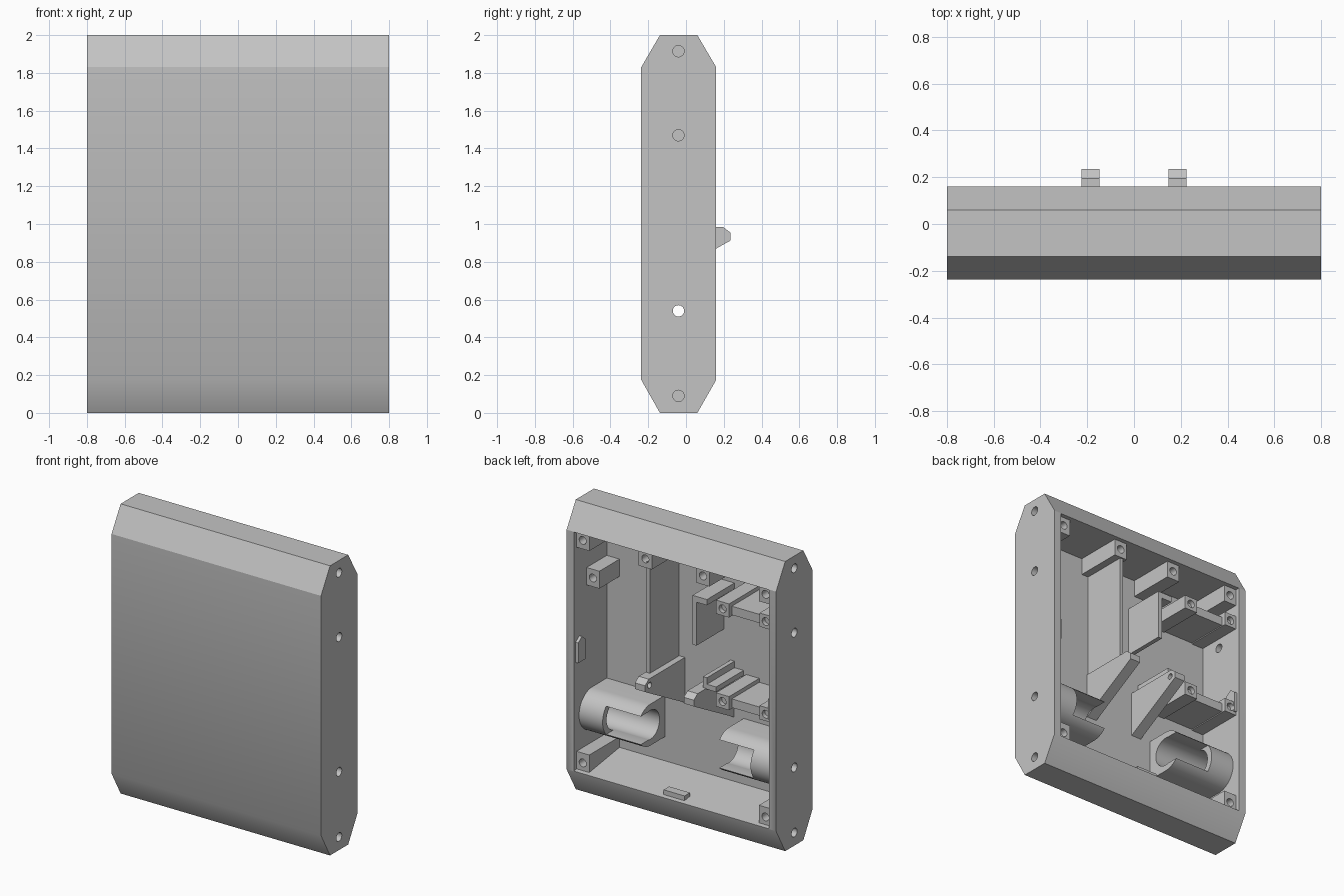
import bpy, bmesh, math
from mathutils import Vector

old = bpy.data.objects.get("Cube")
if old:
    bpy.data.objects.remove(old, do_unlink=True)

grey = bpy.data.materials.new("light_grey")
grey.use_nodes = True
COLOUR = (0.55, 0.55, 0.55, 1)
grey.diffuse_color = COLOUR
grey.node_tree.nodes["Principled BSDF"].inputs["Base Color"].default_value = COLOUR


def prism(name, profile, x0, x1):
    """Extrude a (y, z) profile along x."""
    bm = bmesh.new()
    face = bm.faces.new([bm.verts.new((x0, y, z)) for y, z in profile])
    res = bmesh.ops.extrude_face_region(bm, geom=[face])
    moved = [g for g in res["geom"] if isinstance(g, bmesh.types.BMVert)]
    bmesh.ops.translate(bm, verts=moved, vec=(x1 - x0, 0, 0))
    bmesh.ops.recalc_face_normals(bm, faces=bm.faces)
    mesh = bpy.data.meshes.new(name)
    bm.to_mesh(mesh)
    bm.free()
    mesh.materials.append(grey)
    ob = bpy.data.objects.new(name, mesh)
    bpy.context.collection.objects.link(ob)
    return ob


def box(name, x0, x1, y0, y1, z0, z1):
    return prism(name, [(y0, z0), (y1, z0), (y1, z1), (y0, z1)], x0, x1)


def rod(name, centre, radius, depth, axis):
    bpy.ops.mesh.primitive_cylinder_add(vertices=32, radius=radius, depth=depth, location=centre)
    ob = bpy.context.object
    ob.name = name
    ob.rotation_mode = 'QUATERNION'
    ob.rotation_quaternion = Vector((0, 0, 1)).rotation_difference(Vector(axis))
    ob.data.materials.append(grey)
    return ob


def cut(target, cutter):
    mod = target.modifiers.new("cut", 'BOOLEAN')
    mod.operation = 'DIFFERENCE'
    mod.solver = 'EXACT'
    mod.object = cutter
    select(target)
    bpy.ops.object.modifier_apply(modifier=mod.name)
    bpy.data.objects.remove(cutter, do_unlink=True)


def select(ob):
    bpy.ops.object.select_all(action='DESELECT')
    ob.select_set(True)
    bpy.context.view_layer.objects.active = ob


def smooth(ob):
    select(ob)
    bpy.ops.object.shade_smooth_by_angle(angle=math.radians(30))


FRONT, INNER, AXIS_Y = -0.205, 0.748, -0.04
X, Y = (1, 0, 0), (0, 1, 0)

# Outer shell: chamfered slab, hollowed from the back
shell = prism("shell", [(-0.237, 0.175), (-0.138, 0), (0.06, 0), (0.16, 0.175),
                        (0.16, 1.83), (0.06, 2), (-0.138, 2), (-0.237, 1.83)], -0.8, 0.8)
cut(shell, prism("cavity", [(-0.2, 0.23), (0.2, 0.172), (0.2, 1.828), (-0.2, 1.828)], -0.745, 0.745))

# Screw holes in both side walls
for side in (-1, 1):
    for z in (0.09, 0.54, 1.47, 1.915):
        cut(shell, rod("side_hole", (side * 0.75, AXIS_Y, z), 0.03, 0.2, X))
smooth(shell)


# Screw posts standing on the front wall, each with a blind hole
def post(name, x, z, back=0.13, w=0.05, h=0.06):
    ob = box(name, x - w, x + w, FRONT, back, z - h, z + h)
    cut(ob, rod("post_hole", (x, back, z), 0.027, 0.2, Y))
    smooth(ob)


for side, word in ((1, "left"), (-1, "right")):
    post("top_corner_post_" + word, side * 0.698, 1.772)
    post("bottom_corner_post_" + word, side * 0.698, 0.235, h=0.068)
    post("top_middle_post_" + word, side * 0.22, 1.772)
post("left_side_post", 0.698, 1.47, back=0.02)

# Axle barrels: hollow, slotted towards the back
R, BORE, Z = 0.143, 0.1, 0.54
arc = [(AXIS_Y + R * math.cos(a), Z + R * math.sin(a))
       for a in (math.pi * (i / 24 - 0.5) for i in range(25))]
for side, word in ((1, "left"), (-1, "right")):
    barrel = prism("axle_barrel_" + word, [(FRONT, Z - R)] + arc + [(FRONT, Z + R)],
                   side * 0.30, side * INNER)
    cut(barrel, rod("bore", (side * 0.52, AXIS_Y, Z), BORE, 0.5, X))
    cut(barrel, box("slot", side * 0.25, side * 0.565, AXIS_Y, 0.3, Z - 0.097, Z + 0.097))
    smooth(barrel)

# Pivot arms: gussets reaching out of the back, dimpled on their inner faces
ARM = [(FRONT, 0.985), (FRONT, 0.67), (0.16, 0.87), (0.235, 0.912), (0.235, 0.955), (0.195, 0.985)]
for side, word in ((1, "left"), (-1, "right")):
    arm = prism("pivot_arm_" + word, ARM, side * 0.148, side * 0.225)
    cut(arm, rod("pivot_dimple", (side * 0.148, 0.185, 0.94), 0.02, 0.06, X))
    smooth(arm)

# Partition between the top post and the left arm
box("partition", 0.192, 0.217, FRONT, 0.12, 0.98, 1.75)

# Holder compartment on the right: two shelves with end posts
for z, word in ((1.585, "upper"), (0.945, "lower")):
    post(word + "_shelf_inner_post", -0.37, z, h=0.047)
    post(word + "_shelf_outer_post", -0.7, z, w=0.047, h=0.047)
    box(word + "_shelf", -INNER, -0.33, FRONT, 0.10, z - 0.04, z + 0.02)

# Angle brackets beside the compartment
box("upper_bracket_plate", -0.15, -0.12, FRONT, 0.10, 1.26, 1.60)
box("upper_bracket_top", -0.23, -0.12, FRONT, 0.10, 1.56, 1.60)
box("lower_bracket_plate", -0.23, -0.20, FRONT, 0.10, 0.98, 1.06)
box("lower_bracket_base", -0.30, -0.20, FRONT, 0.10, 0.98, 1.015)

# Snap wedges just inside the rim
for side, word in ((1, "left"), (-1, "right")):
    wedge = prism("snap_wedge_" + word, [(0.06, 0.92), (0.14, 0.92), (0.14, 1.06), (0.10, 1.09), (0.06, 1.06)],
                  side * 0.725, side * INNER)
box("snap_wedge_bottom", -0.08, 0.08, 0.07, 0.13, 0.17, 0.215)
